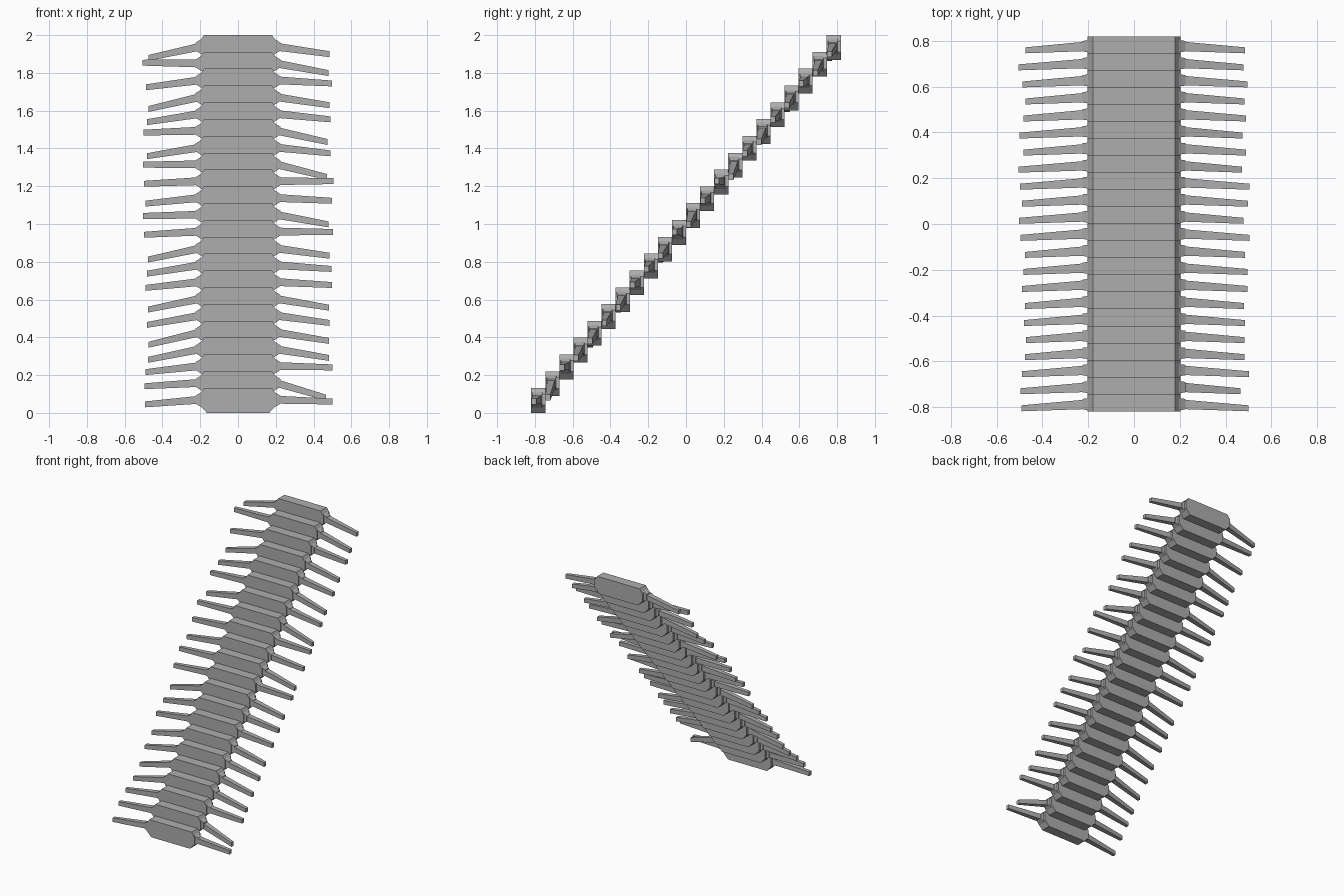
import bpy

if "Cube" in bpy.data.objects:
    bpy.data.objects.remove(bpy.data.objects["Cube"])

COUNT = 22
STEP_Y, STEP_Z = 0.0745, 0.089
DEPTH, HEIGHT = 0.075, 0.131

grey = bpy.data.materials.new("mid grey")
grey.diffuse_color = (0.42, 0.42, 0.42, 1)
grey.use_nodes = True
grey.node_tree.nodes["Principled BSDF"].inputs["Base Color"].default_value = grey.diffuse_color


def make_mesh(name, verts, faces):
    me = bpy.data.meshes.new(name)
    me.from_pydata(verts, [], faces)
    me.materials.append(grey)
    ob = bpy.data.objects.new(name, me)
    bpy.context.collection.objects.link(ob)
    # consistent outward normals
    import bmesh
    bm = bmesh.new()
    bm.from_mesh(me)
    bmesh.ops.recalc_face_normals(bm, faces=bm.faces)
    bm.to_mesh(me)
    bm.free()
    return ob


def loft(name, ring_a, ring_b):
    """Closed solid between two matching rings."""
    n = len(ring_a)
    sides = [(i, (i + 1) % n, n + (i + 1) % n, n + i) for i in range(n)]
    return make_mesh(name, ring_a + ring_b,
                     [tuple(range(n)), tuple(range(2 * n - 1, n - 1, -1))] + sides)


def rect(x, y, z, wy, hz):
    """Four-point ring across the x axis."""
    return [(x, y + a * wy / 2, z + b * hz / 2)
            for a, b in ((-1, -1), (1, -1), (1, 1), (-1, 1))]


# how far each leg tip hangs, in thousandths, from the top segment down
drop_right = [40, 51, 17, 43, 29, 60, 31, 67, 0, 15, 51,
              2, 39, 20, 16, 47, 39, 45, 46, 7, 78, 10]
drop_left = [60, -4, 37, 63, 44, 10, 46, 2, 14, 30, 6,
             17, 59, 45, 31, 57, 49, 65, 56, 32, 18, 25]

# right half of the segment outline, from its top edge down
half = [(0.18, 0), (0.203, -0.032), (0.203, -0.09), (0.165, -HEIGHT)]
outline = half + [(-x, z) for x, z in reversed(half)]

for i in range(COUNT):
    top = 2.0 - i * STEP_Z
    back = 0.82 - i * STEP_Y
    front = back - DEPTH

    # body segment
    loft(f"body_segment_{i + 1}",
         [(x, front, top + z) for x, z in outline],
         [(x, back, top + z) for x, z in outline])

    for side, label, drops in ((1, "right", drop_right), (-1, "left", drop_left)):
        drop = drops[i] / 1000
        y, z = front + 0.032, top - 0.061
        # hip block
        loft(f"hip_{label}_{i + 1}",
             rect(side * 0.19, y, z, 0.055, 0.085),
             rect(side * 0.224, y, z, 0.046, 0.042))
        # tapered leg
        reach = 0.505 - 0.5 * max(drop, 0)
        loft(f"leg_{label}_{i + 1}",
             rect(side * 0.2, y, z, 0.042, 0.042),
             rect(side * reach, y - 0.018, z - drop, 0.026, 0.031))
